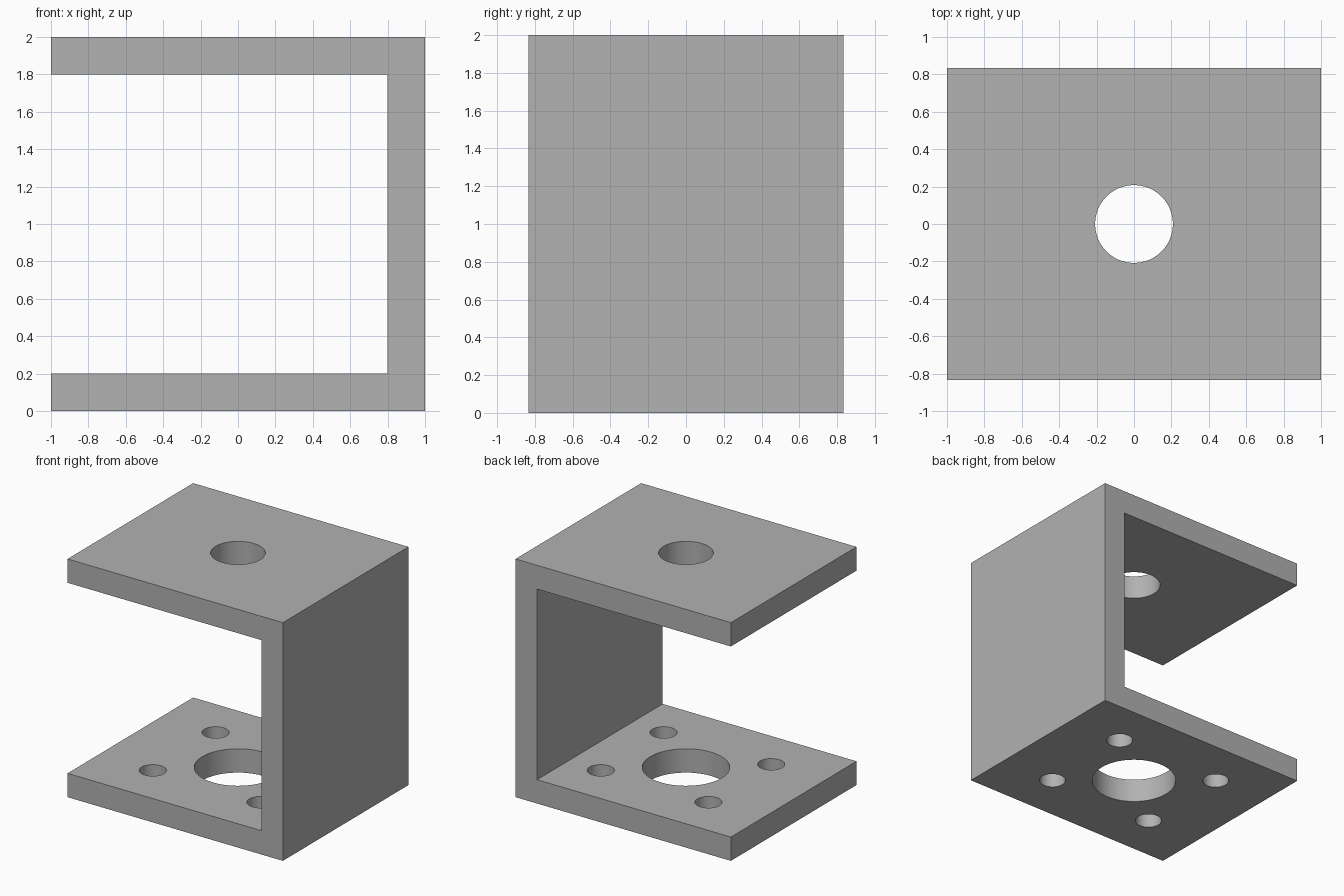
import bpy, bmesh, math

default_cube = bpy.data.objects.get("Cube")
if default_cube:
    bpy.data.objects.remove(default_cube, do_unlink=True)

HALF_DEPTH = 0.833
WALL = 0.2

grey = bpy.data.materials.new("plain grey")
grey.use_nodes = True
grey.diffuse_color = (0.445, 0.445, 0.445, 1)
grey.node_tree.nodes["Principled BSDF"].inputs["Base Color"].default_value = grey.diffuse_color

# C-shaped bracket: side profile extruded along the depth
profile = [(-1, 0), (1, 0), (1, 2), (-1, 2), (-1, 2 - WALL),
           (1 - WALL, 2 - WALL), (1 - WALL, WALL), (-1, WALL)]
bm = bmesh.new()
face = bm.faces.new([bm.verts.new((x, -HALF_DEPTH, z)) for x, z in profile])
new = bmesh.ops.extrude_face_region(bm, geom=[face])["geom"]
bmesh.ops.translate(bm, vec=(0, 2 * HALF_DEPTH, 0),
                    verts=[v for v in new if isinstance(v, bmesh.types.BMVert)])
bmesh.ops.recalc_face_normals(bm, faces=bm.faces)
mesh = bpy.data.meshes.new("bracket")
bm.to_mesh(mesh)
bm.free()
mesh.materials.append(grey)
bracket = bpy.data.objects.new("bracket", mesh)
bpy.context.collection.objects.link(bracket)


def drill(name, x, y, z, radius):
    """Cut a round vertical hole through the plate centred at height z."""
    bpy.ops.mesh.primitive_cylinder_add(vertices=64, radius=radius, depth=2 * WALL,
                                        location=(x, y, z))
    cutter = bpy.context.object
    cutter.name = name
    cutter.hide_render = True
    cutter.data.materials.append(grey)
    mod = bracket.modifiers.new(name, "BOOLEAN")
    mod.operation = "DIFFERENCE"
    mod.solver = "EXACT"
    mod.object = cutter
    bpy.context.view_layer.objects.active = bracket
    bpy.ops.object.modifier_apply(modifier=mod.name)
    bpy.data.objects.remove(cutter, do_unlink=True)


# Shaft hole in the top plate, boss hole and four screw holes in the base
drill("top_hole", 0, 0, 2 - WALL / 2, 0.208)
drill("base_hole", 0, 0, WALL / 2, 0.333)
for sx in (-1, 1):
    for sy in (-1, 1):
        drill("screw_hole", sx * 0.5, sy * HALF_DEPTH / 2, WALL / 2, 0.103)

# Smooth hole walls, crisp plate edges
bpy.ops.object.select_all(action="DESELECT")
bracket.select_set(True)
bpy.context.view_layer.objects.active = bracket
bpy.ops.object.shade_smooth_by_angle(angle=math.radians(30))
